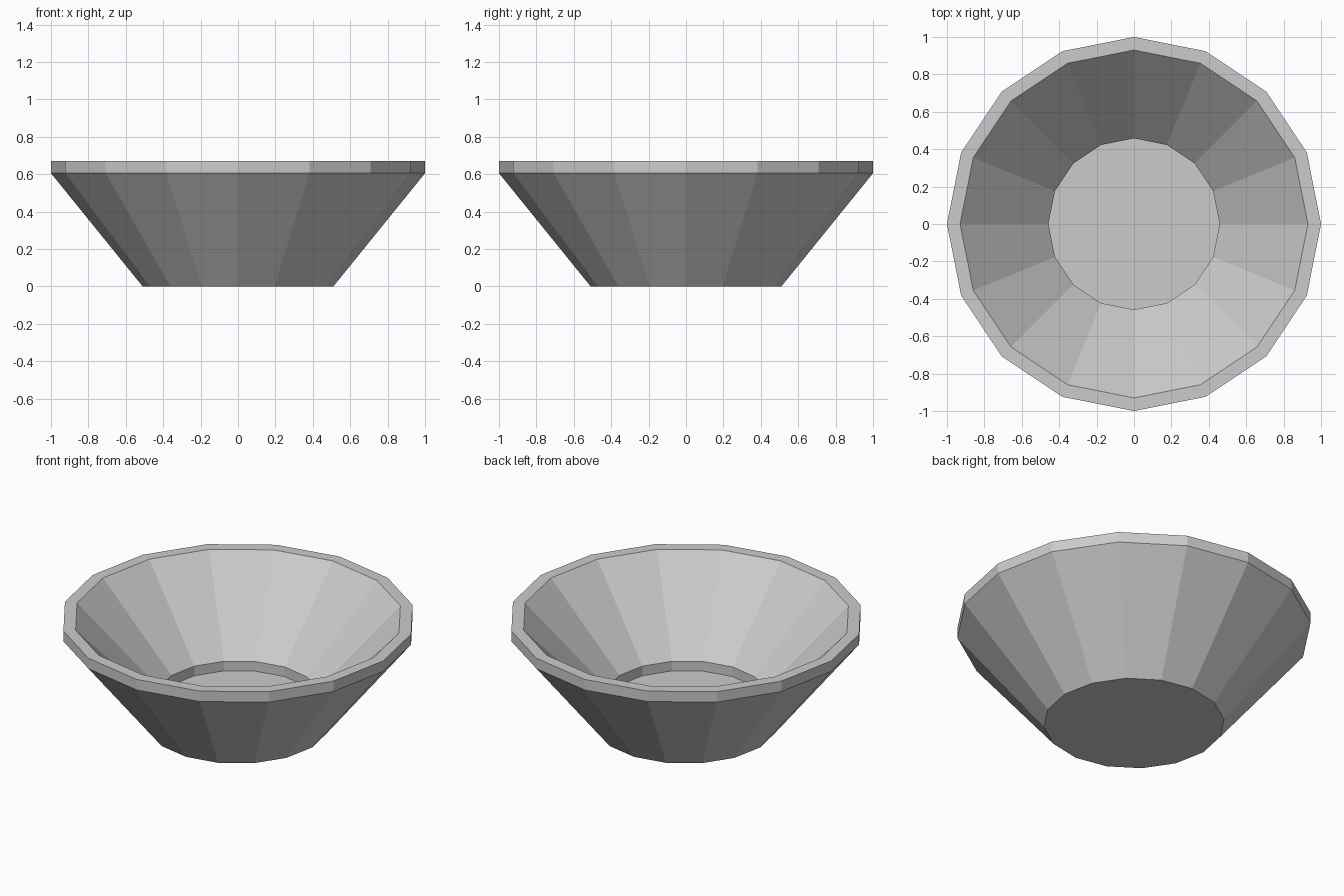
import bpy, bmesh
from math import cos, sin, tau

if "Cube" in bpy.data.objects:
    bpy.data.objects.remove(bpy.data.objects["Cube"])

SIDES = 16

# Closed bowl profile (radius, height): outside from base to rim, then inside to floor
PROFILE = [(0.51, 0), (1.0, 0.605), (1.0, 0.67), (0.93, 0.67), (0.458, 0.19), (0.458, 0.13)]


def lathe(name, profile, sides):
    bm = bmesh.new()
    rings = [[bm.verts.new((r * cos(tau * i / sides), r * sin(tau * i / sides), z))
              for i in range(sides)] for r, z in profile]
    for a, b in zip(rings, rings[1:]):
        for i in range(sides):
            j = (i + 1) % sides
            bm.faces.new((a[i], a[j], b[j], b[i]))
    bm.faces.new(rings[0][::-1])   # underside
    bm.faces.new(rings[-1])        # inner floor
    mesh = bpy.data.meshes.new(name)
    bm.to_mesh(mesh)
    bm.free()
    obj = bpy.data.objects.new(name, mesh)
    bpy.context.collection.objects.link(obj)
    return obj


# Faceted bowl
lathe("bowl", PROFILE, SIDES)
